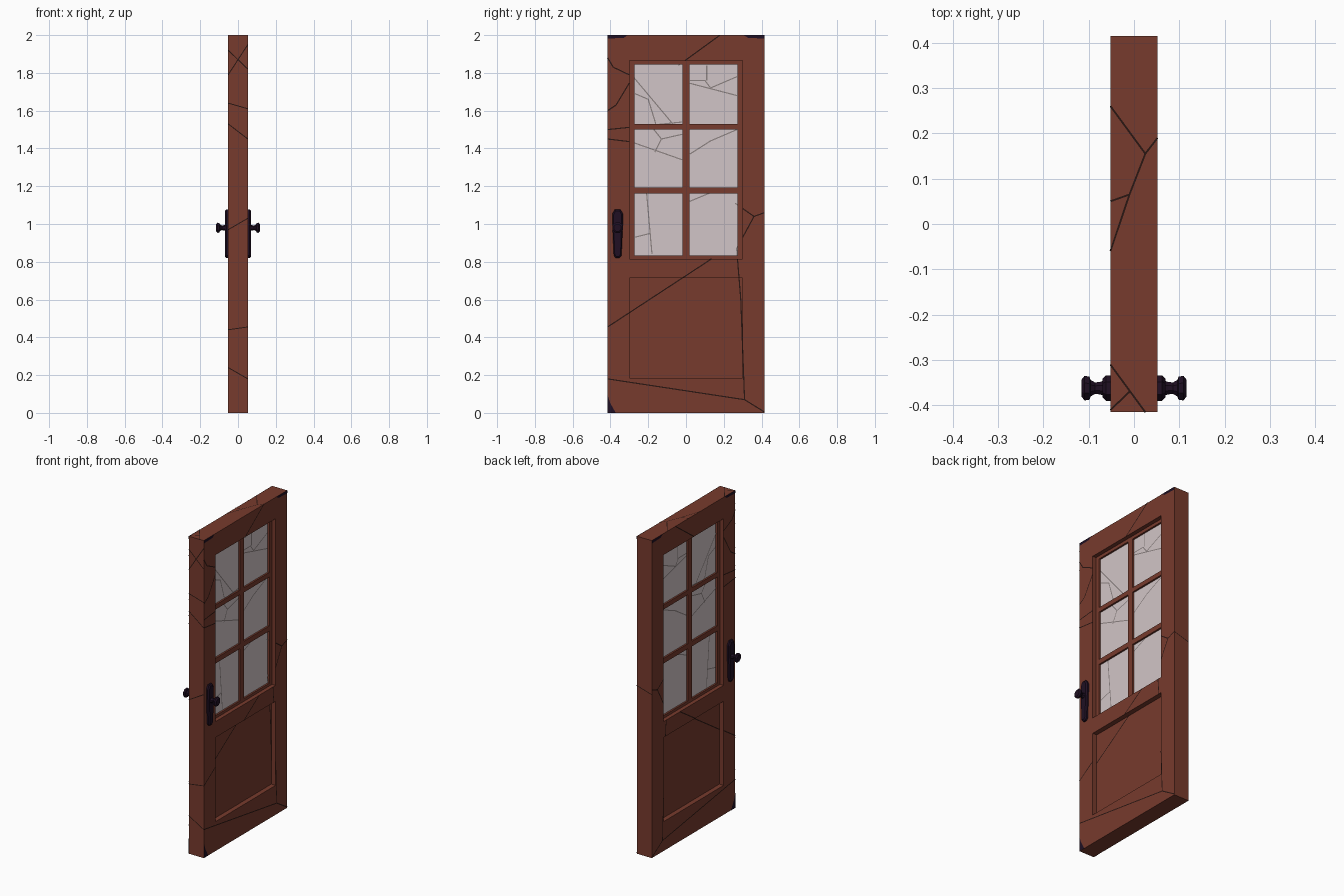
import bpy, math
from mathutils import Vector

if "Cube" in bpy.data.objects:
    bpy.data.objects.remove(bpy.data.objects["Cube"])


def material(name, rgb):
    m = bpy.data.materials.new(name)
    m.diffuse_color = (*rgb, 1)
    m.use_nodes = True
    m.node_tree.nodes["Principled BSDF"].inputs["Base Color"].default_value = m.diffuse_color
    return m


WOOD = material("red brown wood", (0.185, 0.043, 0.026))
GLASS = material("pale glass", (0.64, 0.56, 0.57))
METAL = material("dark purple metal", (0.014, 0.005, 0.017))
CRACK = material("dark crack", (0.022, 0.008, 0.006))
GLASS_CRACK = material("grey glass crack", (0.26, 0.22, 0.22))

T, W, H = 0.052, 0.415, 2.0            # half thickness, half width, height
OPEN = 0.30                            # half width of both openings
PANEL_Z, WINDOW_Z = (0.185, 0.715), (0.815, 1.865)
PANEL_X, SASH_X, GLASS_X = 0.022, 0.027, 0.016   # half thickness of inset parts


def make(name, verts, faces, mats, mirror=False):
    me = bpy.data.meshes.new(name)
    me.from_pydata([tuple(v) for v in verts], [], faces)
    for m in mats:
        me.materials.append(m)
    ob = bpy.data.objects.new(name, me)
    bpy.context.collection.objects.link(ob)
    if mirror:
        ob.modifiers.new("other_side", 'MIRROR').use_axis[0] = True
    return ob


def boxes(name, x, rects, mat):
    """One object of boxes, half thickness x, each (y0, y1, z0, z1)."""
    v, f = [], []
    for y0, y1, z0, z1 in rects:
        b = len(v)
        for sx in (-x, x):
            v += [(sx, y0, z0), (sx, y1, z0), (sx, y1, z1), (sx, y0, z1)]
        f += [[b + 3, b + 2, b + 1, b], [b + 4, b + 5, b + 6, b + 7]]
        f += [[b + i, b + (i + 1) % 4, b + 4 + (i + 1) % 4, b + 4 + i] for i in range(4)]
        # make every face point outwards
        f[-6].reverse(), f[-5].reverse()
        f[-6].reverse(), f[-5].reverse()
    return make(name, v, f, [mat])


def loft(name, rings, mat):
    """Join equal-sized rings, cap the last; mirrored to the other door face."""
    n = len(rings[0])
    v = [p for r in rings for p in r]
    f = [[k * n + i, k * n + (i + 1) % n, (k + 1) * n + (i + 1) % n, (k + 1) * n + i]
         for k in range(len(rings) - 1) for i in range(n)]
    f.append([(len(rings) - 1) * n + i for i in range(n)])
    return make(name, v, f, [mat], True)


# Door frame: two stiles and three rails
boxes("door_frame", T, [(-W, -OPEN, 0, H), (OPEN, W, 0, H)] + [
    (-OPEN, OPEN, a, b) for a, b in ((0, PANEL_Z[0]), (PANEL_Z[1], WINDOW_Z[0]), (WINDOW_Z[1], H))], WOOD)

# Recessed lower panel
boxes("lower_panel", PANEL_X, [(-OPEN, OPEN, *PANEL_Z)], WOOD)

# Window sash: border, one upright bar, two cross bars
boxes("window_sash", SASH_X, [
    (-OPEN, -0.273, *WINDOW_Z), (0.273, OPEN, *WINDOW_Z), (-0.019, 0.019, *WINDOW_Z)] + [
    (a, b, z0, z1) for a, b in ((-0.273, -0.019), (0.019, 0.273))
    for z0, z1 in ((WINDOW_Z[0], 0.832), (1.161, 1.193), (1.501, 1.53), (1.845, WINDOW_Z[1]))], WOOD)

# Glass panes
boxes("glass_panes", GLASS_X, [
    (a, b, z0, z1) for a, b in ((-0.273, -0.019), (0.019, 0.273))
    for z0, z1 in ((0.832, 1.161), (1.193, 1.501), (1.53, 1.845))], GLASS)

# Handle plates: bevelled outline, wider at the top
HY, KZ = -0.362, 0.98
half = [(0.010, 0.82), (0.020, 0.832), (0.022, 0.87), (0.026, 0.96),
        (0.028, 1.0), (0.028, 1.055), (0.014, 1.078)]
outline = half + [(-y, z) for y, z in reversed(half)]


def plate_ring(x, s):
    return [(x, HY + y * s, 0.95 + (z - 0.95) * (1 - (1 - s) * 0.25)) for y, z in outline]


loft("handle_plate", [plate_ring(T - 0.002, 1), plate_ring(0.062, 1), plate_ring(0.069, 0.75)], METAL)

# Door knobs: eight-sided turned profile (x, radius)
profile = [(0.066, 0.017), (0.076, 0.014), (0.086, 0.013), (0.096, 0.019),
           (0.098, 0.026), (0.109, 0.028), (0.116, 0.019)]
loft("door_knob", [[(x, HY + r * math.cos(a) * 1.05, KZ + r * math.sin(a) * 1.05)
                    for a in [math.pi / 8 + i * math.pi / 4 for i in range(8)]]
                   for x, r in profile], METAL)

# Dark chipped corners, as thin plates on both faces
corners = [[(-W, H), (-W, H - 0.018), (-0.33, H - 0.015), (-0.31, H)],
           [(W, H), (0.305, H), (0.33, H - 0.015), (W, H - 0.018)],
           [(-W, 0), (-0.372, 0), (-0.40, 0.05), (-W, 0.095)]]
v, f = [], []
for c in corners:
    f.append(list(range(len(v), len(v) + 4)))
    v += [(T + 0.001, y, z) for y, z in c]
make("corner_chips", v, f, [METAL], True)

# Cracks: thin strips lying on the surfaces
cv, cf, cm = [], [], []


def strip(p, q, normal, w=0.006, mat=0):
    p, q, n = Vector(p), Vector(q), Vector(normal)
    side = n.cross(q - p).normalized() * w / 2
    b = len(cv)
    cv.extend(k + n * 0.001 for k in (p - side, q - side, q + side, p + side))
    cf.append([b, b + 1, b + 2, b + 3])
    cm.append(mat)


def face_crack(p, q):
    """Split a crack where it steps between frame, panel and glass."""
    ts = {0.0, 1.0}
    for axis, lines in ((0, (-OPEN, OPEN)), (1, PANEL_Z + WINDOW_Z)):
        d = q[axis] - p[axis]
        if abs(d) > 1e-6:
            ts |= {(c - p[axis]) / d for c in lines if 0 < (c - p[axis]) / d < 1}
    ts = sorted(ts)
    at = lambda t: (p[0] + (q[0] - p[0]) * t, p[1] + (q[1] - p[1]) * t)
    for a, b in zip(ts, ts[1:]):
        y, z = at((a + b) / 2)
        x, mat = T, 0
        if abs(y) < OPEN and PANEL_Z[0] < z < PANEL_Z[1]:
            x = PANEL_X
        elif abs(y) < OPEN and WINDOW_Z[0] < z < WINDOW_Z[1]:
            x, mat = GLASS_X, 1
        for s in (1, -1):
            strip((s * x, *at(a)), (s * x, *at(b)), (s, 0, 0), mat=mat)


broad = [  # (y, z) paths on both broad faces
    [(-W, .455), (.15, .825)], [(-W, .18), (.31, .07), (W, .005)],
    [(.31, .07), (.29, .60), (.268, .87), (.36, 1.04), (W, 1.06)],
    [(.36, 1.04), (.26, 1.11)], [(-.04, 1.84), (.18, H)],
    [(-W, 1.88), (-.385, 1.83), (-.28, 1.78), (-.07, 1.53)],
    [(-W, 1.60), (-.37, 1.63), (-.28, 1.78)], [(-W, 1.50), (-.02, 1.54)],
    [(-W, 1.45), (-.29, 1.435), (-.02, 1.34)],
    [(-.17, 1.50), (-.13, 1.45), (-.02, 1.475)], [(-.13, 1.45), (-.165, 1.38)],
    [(.02, 1.37), (.13, 1.44), (.27, 1.50)], [(.02, 1.745), (.27, 1.68)],
    [(.02, 1.76), (.10, 1.76), (.13, 1.72), (.27, 1.78)], [(.11, 1.76), (.11, 1.84)],
    [(-.27, 1.69), (-.20, 1.66), (-.16, 1.53)], [(-.21, 1.18), (-.18, .84)],
    [(-.27, .93), (-.19, .95)], [(.02, 1.12), (.14, 1.17)]]
for path in broad:
    for p, q in zip(path, path[1:]):
        face_crack(p, q)

# Cracks on the latch edge (z left, z right), hinge edge and top
for z0, z1 in ((.24, .18), (.44, .455), (.97, 1.03), (1.53, 1.45), (1.64, 1.61), (1.79, 1.95), (1.92, 1.82)):
    strip((-T, -W, z0), (T, -W, z1), (0, -1, 0), 0.005)
strip((-T, W, 1.03), (T, W, 1.06), (0, 1, 0), 0.005)
for path in ([(-T, -.06), (-.01, .065), (.025, .155), (-T, .26)], [(.025, .155), (T, .19)],
             [(-T, .05), (-.01, .065)], [(-T, -.31), (.025, -W)], [(-T, -.41), (-.01, -.37)]):
    for p, q in zip(path, path[1:]):
        strip((*p, H), (*q, H), (0, 0, 1), 0.004)

cracks = make("cracks", cv, cf, [CRACK, GLASS_CRACK])
for poly, m in zip(cracks.data.polygons, cm):
    poly.material_index = m
